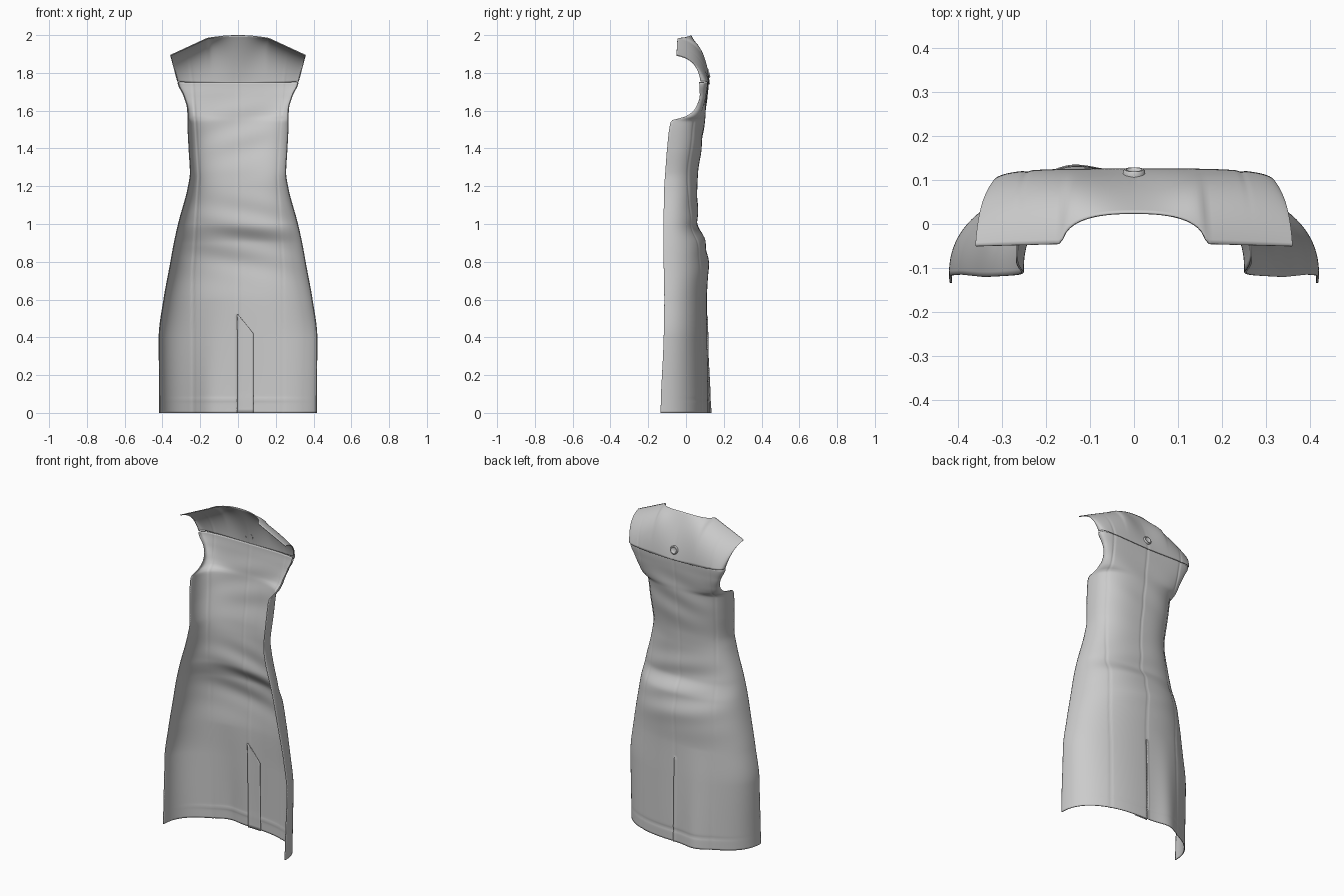
import bpy, bmesh, math
from mathutils import Vector

if "Cube" in bpy.data.objects:
    bpy.data.objects.remove(bpy.data.objects["Cube"])


def material(name, value):
    m = bpy.data.materials.new(name)
    m.use_nodes = True
    colour = (value, value, value, 1)
    m.diffuse_color = colour
    m.node_tree.nodes["Principled BSDF"].inputs["Base Color"].default_value = colour
    return m


cloth = material("grey cloth", 0.6)

# Garment sections: height, half width, side edge y, centre back y, squareness
SECTIONS = [
    (0.00, .418, -.134, .118, 2.3), (0.40, .420, -.118, .113, 2.3),
    (0.60, .395, -.115, .110, 2.3), (0.78, .362, -.118, .120, 2.3),
    (0.90, .340, -.120, .103, 2.4), (1.00, .318, -.119, .064, 2.5),
    (1.20, .265, -.115, .060, 2.6), (1.27, .255, -.110, .064, 2.6),
    (1.40, .262, -.100, .082, 2.7), (1.545, .268, -.080, .098, 2.8),
    (1.57, .268, .000, .102, 3.0), (1.61, .270, .048, .106, 3.2),
    (1.68, .290, .073, .114, 3.6), (1.75, .320, .070, .120, 4.0)]


def section(z):
    """Smooth, overshoot-free interpolation of the sections."""
    z = min(max(z, 0), SECTIONS[-1][0])
    i = max(k for k in range(len(SECTIONS) - 1) if SECTIONS[k][0] <= z)
    a, b = SECTIONS[i], SECTIONS[i + 1]
    h = b[0] - a[0]
    t = (z - a[0]) / h

    def slope(k, j):
        if k == 0 or k == len(SECTIONS) - 1:
            return 0
        p, q, r = SECTIONS[k - 1], SECTIONS[k], SECTIONS[k + 1]
        d, e = (q[j] - p[j]) / (q[0] - p[0]), (r[j] - q[j]) / (r[0] - q[0])
        return 2 * d * e / (d + e) if d * e > 0 else 0

    return [(1 + 2 * t) * (1 - t) ** 2 * a[j] + t * (1 - t) ** 2 * h * slope(i, j)
            + t * t * (3 - 2 * t) * b[j] + t * t * (t - 1) * h * slope(i + 1, j)
            for j in range(1, 5)]


def bump(d, width):
    return math.exp(-(d / width) ** 2)


def surface(f, z):
    """Point on the cloth; f runs from -1 to 1 across the back."""
    w, edge, back, n = section(z)
    x = w * f
    y = edge + (back - edge) * max(0, 1 - abs(f) ** n) ** (1 / n)
    inside = 1 - f * f
    # Flared panel beside the vent, and soft folds around the waist
    y += .026 * max(0, 1 - z / .6) * bump(x + .15, .08)
    y += .005 * inside * bump(z - .95, .18) * math.sin(42 * z + 9 * x)
    y += .003 * inside * bump(z - 1.5, .15) * math.sin(38 * z - 12 * x)
    # Seams and hem stitching
    seam = .21 + .03 * min(1, abs(z - 1.25) / .5)
    y -= .003 * (bump(abs(x) - seam, .006) + bump(x, .006))
    if z < .2:
        y -= .003 * inside * bump(z - .07, .008)
    return Vector((x, y, z))


def finish(name, bm, thickness=0):
    mesh = bpy.data.meshes.new(name)
    bm.to_mesh(mesh)
    bm.free()
    ob = bpy.data.objects.new(name, mesh)
    bpy.context.collection.objects.link(ob)
    mesh.materials.append(cloth)
    if thickness:
        mod = ob.modifiers.new("Cloth thickness", "SOLIDIFY")
        mod.thickness = thickness
        mod.offset = -1
    bpy.ops.object.select_all(action="DESELECT")
    ob.select_set(True)
    bpy.context.view_layer.objects.active = ob
    bpy.ops.object.shade_smooth_by_angle(angle=math.radians(50))
    return ob


def sheet(rows):
    """Join rows of points, bottom to top, into a sheet facing the back."""
    bm = bmesh.new()
    grid = [[bm.verts.new(p) for p in row] for row in rows]
    for low, high in zip(grid, grid[1:]):
        for c in range(len(low) - 1):
            bm.faces.new((low[c], high[c], high[c + 1], low[c + 1]))
    return bm


COLS = 120
ACROSS = [math.sin(math.pi * (c / COLS - .5)) for c in range(COLS + 1)]
VENT = .52

# Main back panel, with rows placed closely enough to shape hem and armholes
ROWS = 175
body = sheet([[surface(f, 1.75 * r / ROWS) for f in ACROSS] for r in range(ROWS + 1)])
slit = [e for e in body.edges
        if all(abs(v.co.x) < .0005 and v.co.z <= VENT + .001 for v in e.verts)]
bmesh.ops.split_edges(body, edges=slit)
for v in body.verts:
    if abs(v.co.x) < .0005 and v.co.z < VENT - .001:
        if v.link_faces[0].calc_center_median().x < 0:
            v.co += Vector((.001, .008, 0))
finish("back_panel", body, .005)

# Vent underlay with a slanted top
rows = []
for r in range(27):
    z = VENT * r / 26
    reach = .08 * min(1, (VENT - z) / .1) + .002
    row = []
    for c in range(9):
        x = -.004 + (reach + .004) * c / 8
        p = surface(x / section(z)[0], z)
        row.append(p - Vector((0, .010, 0)))
    rows.append(row)
finish("vent_underlay", sheet(rows), .003)


# Yoke: rises from the chest seam and rolls forward to neckline and shoulders
def yoke_top(f):
    x = .36 * f
    a = abs(x) / .165
    if a < 1:
        return Vector((x, -.045 + .072 * math.sqrt(1 - a ** 2.5), 2 - .015 * a * a))
    t = (abs(x) - .165) / .195
    return Vector((x, -.045 - .005 * t, 1.985 - .09 * t))


def yoke_column(f, t):
    base = surface(f, 1.74)
    base.x *= 1.012
    base.y += .006
    base.z += .015 * f * f
    top = yoke_top(f)
    a = abs(f)
    k = min(1, a / .458)
    over = max(0, (a - .458) / .542)
    pull_y = .105 - .045 * over ** 2
    pull_z = 1.87 + .10 * k * k * (3 - 2 * k) - .095 * over
    pull = Vector(((base.x + top.x) / 2 + .012 * f ** 3, pull_y, pull_z))
    return base * (1 - t) ** 2 + pull * 2 * t * (1 - t) + top * t * t


finish("yoke", sheet([[yoke_column(f, r / 30) for f in ACROSS] for r in range(31)]), .005)

# Button on the yoke: domed disc with a raised rim
profile = [(0, .006), (.010, .006), (.015, .008), (.018, .012),
           (.022, .012), (.025, .008), (.025, -.004)]
button = bmesh.new()
ring = [button.verts.new((r, 0, h)) for r, h in profile]
edges = [button.edges.new(pair) for pair in zip(ring, ring[1:])]
bmesh.ops.spin(button, geom=ring + edges, axis=(0, 0, 1), cent=(0, 0, 0),
               angle=math.tau, steps=28, use_duplicate=False)
bmesh.ops.remove_doubles(button, verts=button.verts, dist=.0001)
bmesh.ops.recalc_face_normals(button, faces=button.faces)
ob = finish("button", button)
ob.location = yoke_column(0, .22)
slope = yoke_column(0, .3) - yoke_column(0, .14)
ob.rotation_euler = Vector((0, slope.z, -slope.y)).to_track_quat("Z", "Y").to_euler()
